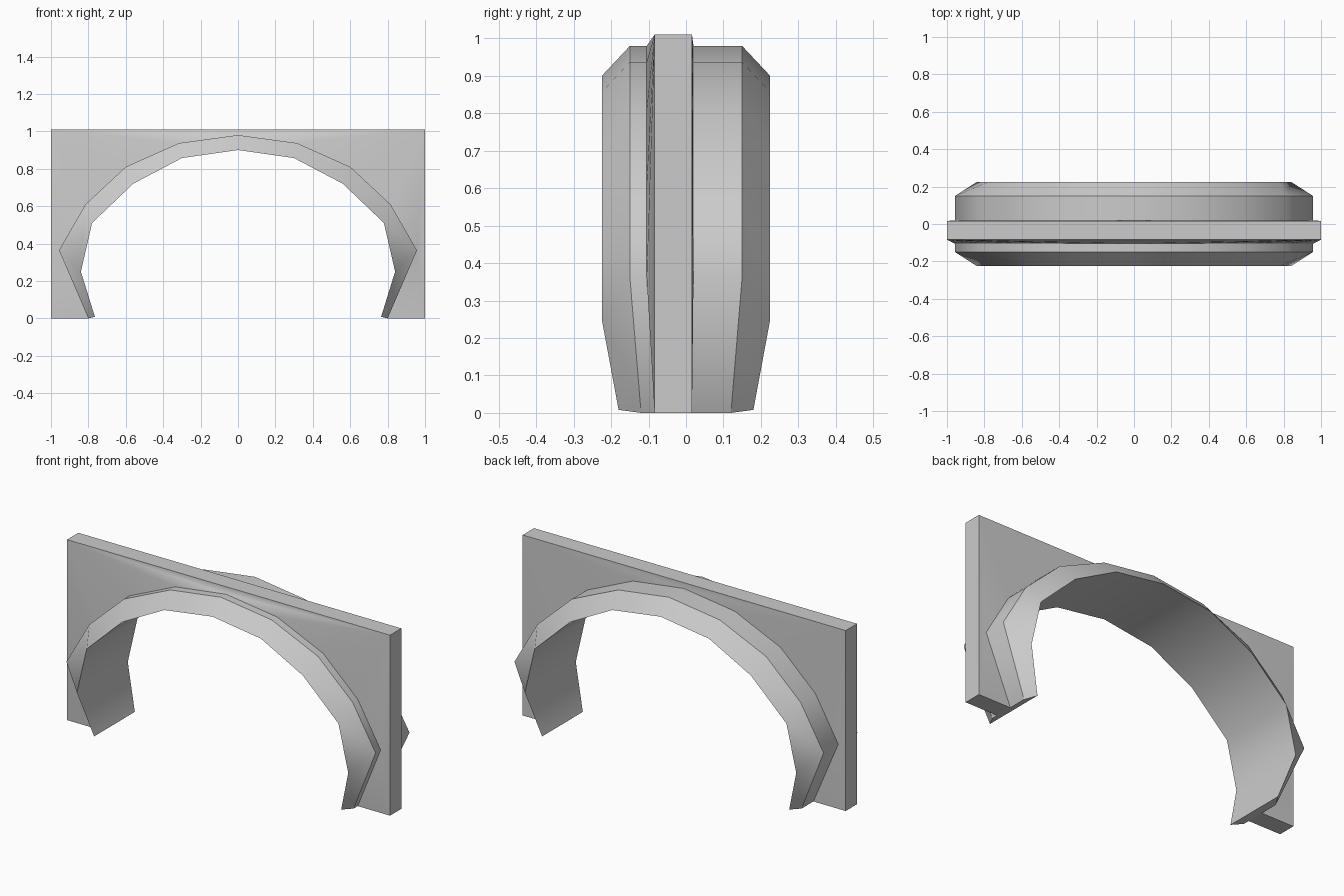
import bpy, bmesh, math

cube = bpy.data.objects.get("Cube")
if cube:
    bpy.data.objects.remove(cube, do_unlink=True)

grey = bpy.data.materials.new("light_grey")
grey.use_nodes = True
colour = (0.6, 0.6, 0.6, 1)
grey.diffuse_color = colour
grey.node_tree.nodes["Principled BSDF"].inputs["Base Color"].default_value = colour

# Half outlines (x, z) of the arch, crown to foot
INNER = [(0, .90), (.30, .857), (.56, .72), (.78, .51), (.84, .25), (.765, .008)]
OUTER = [(0, .98), (.315, .937), (.60, .81), (.815, .61), (.957, .364), (.80, 0)]
WIDTH, HEIGHT = 1.0, 1.01
WALL_FRONT, WALL_BACK = -.084, .016


def full(half):
    """Mirror a half outline: left foot, crown, right foot."""
    return [(-x, z) for x, z in half[:0:-1]] + half


def finish(bm, name, is_sharp):
    bmesh.ops.recalc_face_normals(bm, faces=bm.faces)
    for f in bm.faces:
        f.smooth = True
    for e in bm.edges:
        e.smooth = not is_sharp(e)
    mesh = bpy.data.meshes.new(name)
    bm.to_mesh(mesh)
    bm.free()
    mesh.materials.append(grey)
    obj = bpy.data.objects.new(name, mesh)
    bpy.context.collection.objects.link(obj)
    return obj


inner, outer = full(INNER), full(OUTER)
last = len(inner) - 1


def taper(i):
    return .8 if i in (0, last) else 1


# Arch: bevelled band that narrows towards its feet
bm = bmesh.new()
sections = []
for i, (a, b) in enumerate(zip(inner, outer)):
    ring = [(a, -.225), (b, -.15), (b, .15), (a, .225)]
    sections.append([bm.verts.new((p[0], y * taper(i), p[1])) for p, y in ring])
for s, t in zip(sections, sections[1:]):
    for k in range(4):
        j = (k + 1) % 4
        bm.faces.new((s[k], s[j], t[j], t[k]))
bm.faces.new(sections[0])
bm.faces.new(sections[-1])
station = {v: i for i, s in enumerate(sections) for v in s}
finish(bm, "arch_band", lambda e: station[e.verts[0]] != station[e.verts[1]]
       or station[e.verts[0]] in (0, last))

# Wall: swells slightly from its rectangular rim to the arch
bm = bmesh.new()
corners = [(-WIDTH, 0), (-WIDTH, HEIGHT), (WIDTH, HEIGHT), (WIDTH, 0)]
loops = []
for arch_y, rim_y in ((-.105, WALL_FRONT), (.02, WALL_BACK)):
    edge = [bm.verts.new((x, arch_y * taper(i), z)) for i, (x, z) in enumerate(outer)]
    rim = [bm.verts.new((x, rim_y, z)) for x, z in corners]
    crown = last // 2
    bm.faces.new((rim[0], edge[0], edge[1]))
    bm.faces.new((rim[0], edge[1], rim[1]))
    bm.faces.new((rim[1], edge[crown], rim[2]))
    bm.faces.new((rim[2], edge[last - 1], rim[3]))
    bm.faces.new((rim[3], edge[last - 1], edge[last]))
    for i in range(1, last - 1):
        bm.faces.new((rim[1] if i < crown else rim[2], edge[i], edge[i + 1]))
    loops.append(edge + rim[::-1])
front, back = loops
for i in range(len(front)):
    j = (i + 1) % len(front)
    bm.faces.new((front[i], front[j], back[j], back[i]))
finish(bm, "spandrel_wall", lambda e: e.calc_face_angle(0) > math.radians(50))
